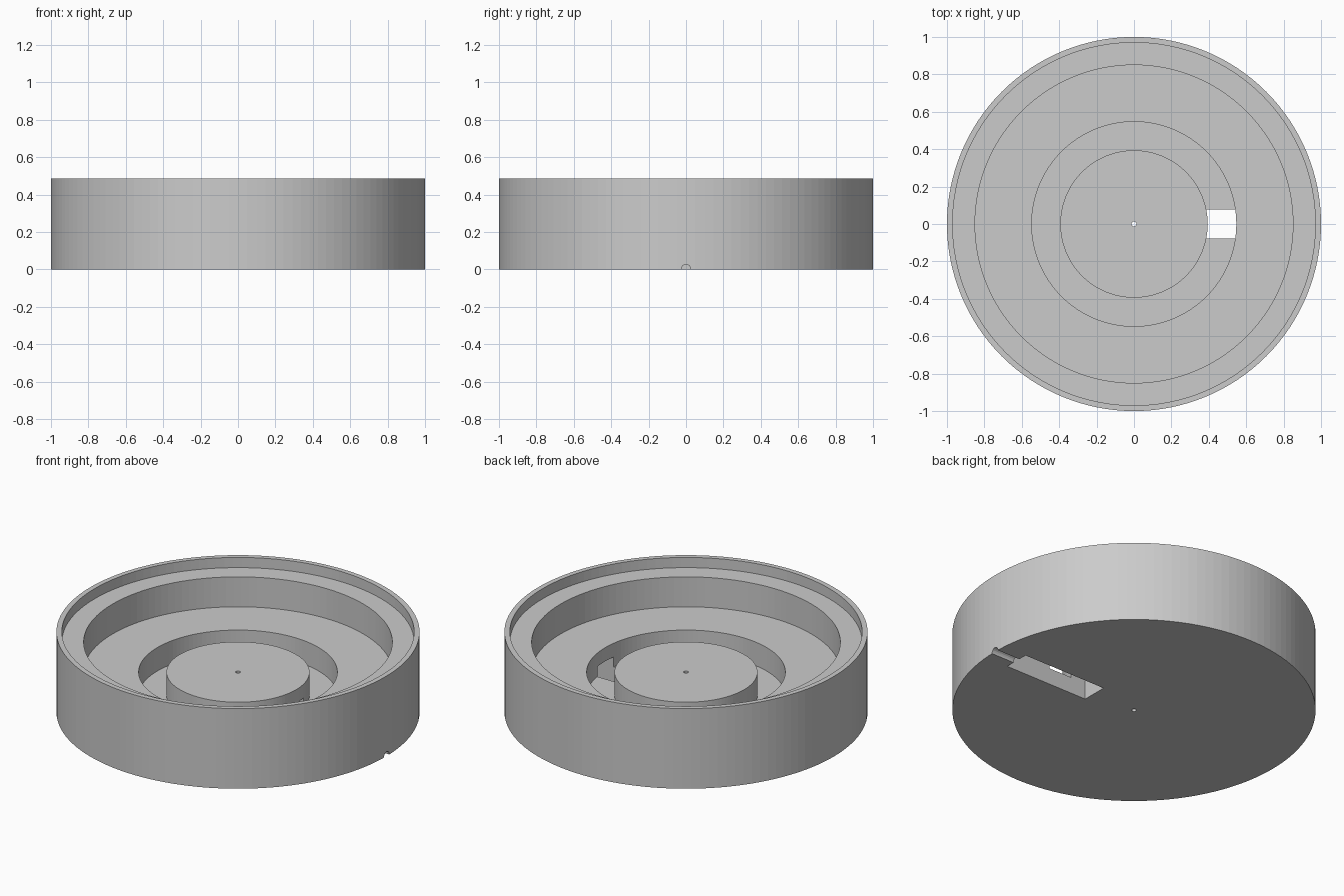
import bpy, bmesh, math
from mathutils import Matrix

if "Cube" in bpy.data.objects:
    bpy.data.objects.remove(bpy.data.objects["Cube"])

SIDES = 128

grey = bpy.data.materials.new("plain_grey")
grey.diffuse_color = (0.6, 0.6, 0.6, 1)
grey.use_nodes = True
grey.node_tree.nodes["Principled BSDF"].inputs["Base Color"].default_value = grey.diffuse_color


def make_object(name, bm):
    bmesh.ops.recalc_face_normals(bm, faces=bm.faces)
    mesh = bpy.data.meshes.new(name)
    bm.to_mesh(mesh)
    bm.free()
    mesh.materials.append(grey)
    obj = bpy.data.objects.new(name, mesh)
    bpy.context.collection.objects.link(obj)
    return obj


def lathe(name, profile):
    """Revolve a closed (radius, height) profile around z."""
    bm = bmesh.new()
    rings = []
    for i in range(SIDES):
        a = 2 * math.pi * i / SIDES
        rings.append([bm.verts.new((r * math.cos(a), r * math.sin(a), z)) for r, z in profile])
    n = len(profile)
    for i in range(SIDES):
        p, q = rings[i], rings[(i + 1) % SIDES]
        for j in range(n):
            k = (j + 1) % n
            bm.faces.new((p[j], q[j], q[k], p[k]))
    return make_object(name, bm)


def cut(target, cutter):
    cutter.hide_render = True
    mod = target.modifiers.new("cut", 'BOOLEAN')
    mod.operation = 'DIFFERENCE'
    mod.solver = 'EXACT'
    mod.object = cutter
    bpy.context.view_layer.objects.active = target
    bpy.ops.object.modifier_apply(modifier=mod.name)
    bpy.data.objects.remove(cutter)


# Round stepped tray: outer wall, ledge, floor, ring groove, hub, centre hole
tray = lathe("round_tray", [
    (0.013, 0), (1.0, 0), (1.0, 0.487), (0.97, 0.487),
    (0.97, 0.425), (0.85, 0.425), (0.85, 0.243), (0.547, 0.243),
    (0.547, 0.10), (0.394, 0.10), (0.394, 0.243), (0.013, 0.243)])

# Cable slot in the underside, opening into the groove
x0, x1, top, low = 0.285, 0.845, 0.16, -0.1
bm = bmesh.new()
bmesh.ops.create_cube(bm, size=1, matrix=Matrix.Translation(((x0 + x1) / 2, 0, (top + low) / 2))
                      @ Matrix.Diagonal((x1 - x0, 0.157, top - low, 1)))
cut(tray, make_object("slot_cutter", bm))

# Small half-round cable exit through the outer wall
bm = bmesh.new()
bmesh.ops.create_cone(bm, cap_ends=True, segments=16, radius1=0.025, radius2=0.025, depth=0.4,
                      matrix=Matrix.Translation((1.0, 0, 0.002)) @ Matrix.Rotation(math.pi / 2, 4, 'Y'))
cut(tray, make_object("exit_cutter", bm))
